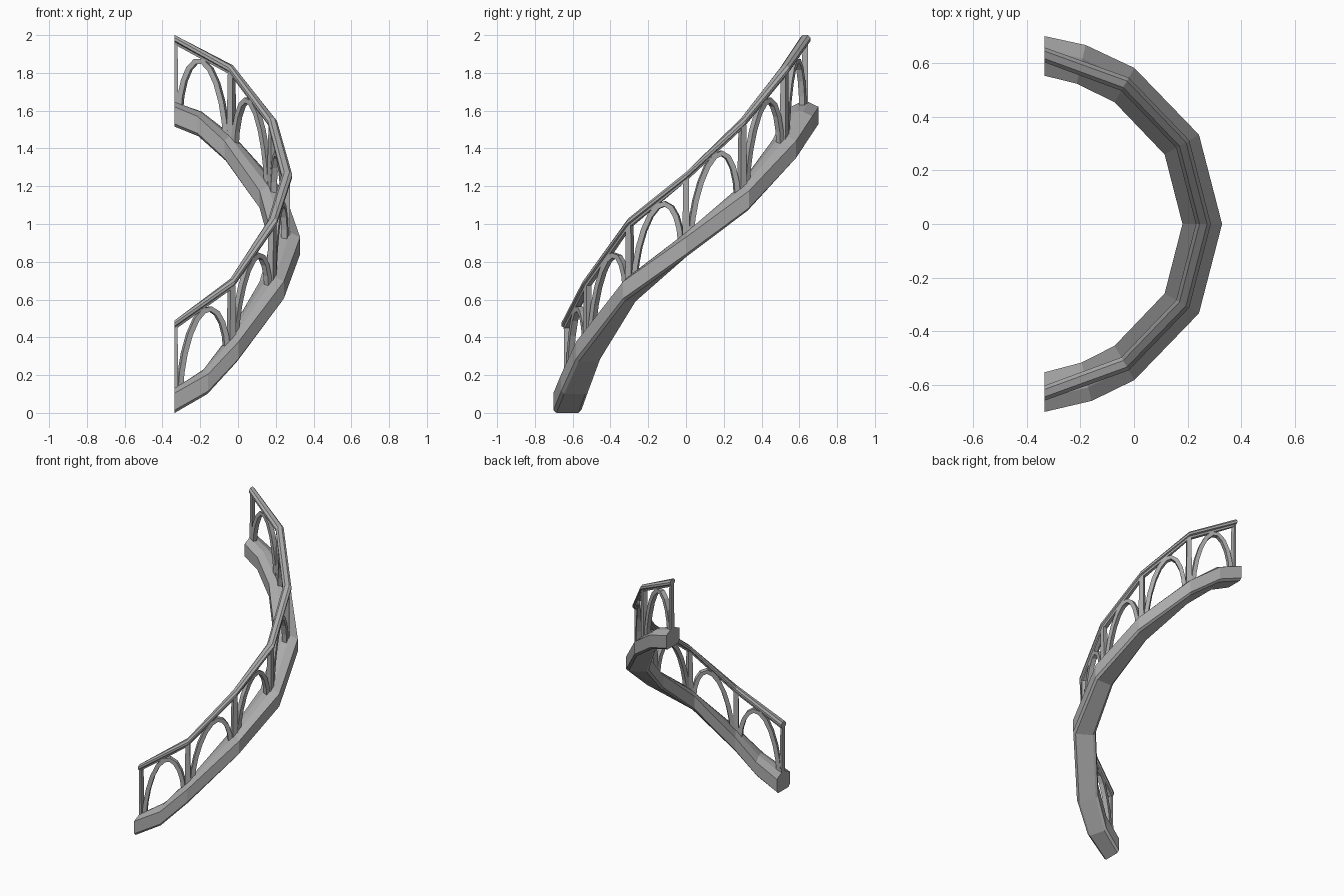
import bpy, bmesh
from math import sin, cos, pi, radians
from mathutils import Vector

cube = bpy.data.objects.get("Cube")
if cube:
    bpy.data.objects.remove(cube, do_unlink=True)

stone = bpy.data.materials.new("grey_stone")
stone.use_nodes = True
GREY = (0.4, 0.4, 0.4, 1)
stone.diffuse_color = GREY
stone.node_tree.nodes["Principled BSDF"].inputs["Base Color"].default_value = GREY

CENTRE_X = -0.335


def polar(angle, radius, z):
    a = radians(angle)
    return Vector((CENTRE_X + radius * cos(a), radius * sin(a), z))


def mirrored(half):
    """Close a symmetric section from its outer half, listed bottom to top."""
    return half + [(-x, z) for x, z in reversed(half)]


def loft(name, rings):
    """Skin a row of equal rings and cap both ends."""
    bm = bmesh.new()
    rows = [[bm.verts.new(p) for p in ring] for ring in rings]
    n = len(rows[0])
    for a, b in zip(rows, rows[1:]):
        for i in range(n):
            j = (i + 1) % n
            bm.faces.new((a[i], a[j], b[j], b[i]))
    bm.faces.new(rows[0][::-1])
    bm.faces.new(rows[-1])
    bmesh.ops.recalc_face_normals(bm, faces=bm.faces)
    mesh = bpy.data.meshes.new(name)
    bm.to_mesh(mesh)
    bm.free()
    mesh.materials.append(stone)
    obj = bpy.data.objects.new(name, mesh)
    bpy.context.collection.objects.link(obj)
    return obj


def sweep(name, stations, section):
    """Carry an upright section along (angle, radius, height) stations."""
    return loft(name, [[polar(a, r + dr, z + dz) for dr, dz in section]
                       for a, r, z in stations])


# Curved sloping base beam
BEAM_H = 0.13
beam = [(-90, 0.628, 0.0), (-75, 0.61, 0.10), (-60, 0.599, 0.27),
        (-30, 0.593, 0.59), (0, 0.59, 0.825), (30, 0.593, 1.07),
        (60, 0.599, 1.335), (77, 0.612, 1.465), (90, 0.628, 1.515)]
sweep("base_beam", beam,
      mirrored([(0.058, 0), (0.074, 0.015), (0.074, 0.105), (0.022, BEAM_H)]))

# Moulded handrail
RAIL_H = 0.05
posts = [s for s in beam if s[0] % 30 == 0]
rail_top = [0.49, 0.71, 1.03, 1.275, 1.56, 1.84, 2.0]
rail = [(a, r + 0.004, top - RAIL_H) for (a, r, z), top in zip(posts, rail_top)]
sweep("handrail", rail,
      mirrored([(0.014, 0), (0.018, 0.014), (0.028, 0.02),
                (0.028, 0.036), (0.014, RAIL_H)]))

# Upright posts, halved where the railing is cut off at its ends
for k, ((a, r, z), (_, rr, zr)) in enumerate(zip(posts, rail)):
    out = polar(a, 1, 0) - polar(a, 0, 0)
    side = Vector((-out.y, out.x, 0))
    lo, hi = -1, 1
    if a == -90:
        lo = 0
    if a == 90:
        hi = 0
    rings = []
    for radius, height, w in ((r, z + BEAM_H - 0.03, 0.019), (rr, zr + 0.015, 0.015)):
        p = polar(a, radius, height)
        rings.append([p + out * w * i + side * w * j
                      for i, j in ((-1, lo), (1, lo), (1, hi), (-1, hi))])
    loft(f"post_{k + 1}", rings)

# Leaning arches filling each bay
STEPS = 10
for k in range(len(posts) - 1):
    foot0, foot1 = (polar(a, r, z + BEAM_H - 0.02) for a, r, z in posts[k:k + 2])
    top0, top1 = (polar(a, r, z - 0.01) for a, r, z in rail[k:k + 2])
    along = foot1 - foot0
    across = Vector((along.y, -along.x, 0)).normalized()
    path = []
    for i in range(STEPS + 1):
        t = pi * i / STEPS
        u = 0.5 - 0.41 * cos(t)
        path.append(foot0.lerp(foot1, u).lerp(top0.lerp(top1, u), max(sin(t), 0) ** 1.25))
    rings = []
    for i, p in enumerate(path):
        tangent = (path[min(i + 1, STEPS)] - path[max(i - 1, 0)]).normalized()
        normal = across.cross(tangent)
        rings.append([p + across * 0.016 * s + normal * 0.014 * n
                      for s, n in ((-1, -1), (1, -1), (1, 1), (-1, 1))])
    loft(f"arch_{k + 1}", rings)
